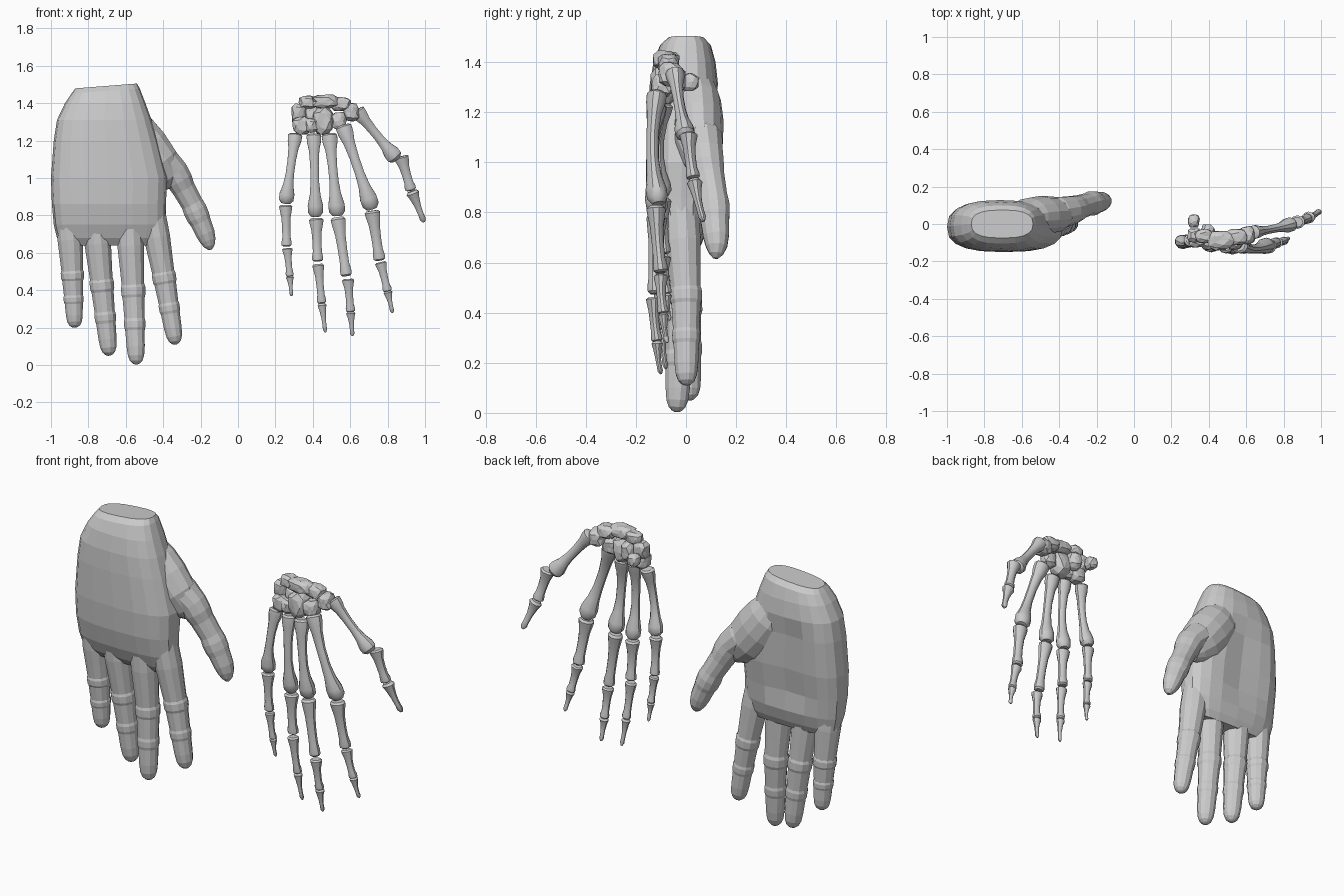
import bpy, bmesh, math, random
from mathutils import Vector

random.seed(4)


def finish(name, bm, smooth=False):
    bmesh.ops.recalc_face_normals(bm, faces=bm.faces[:])
    me = bpy.data.meshes.new(name)
    bm.to_mesh(me)
    bm.free()
    ob = bpy.data.objects.new(name, me)
    bpy.context.collection.objects.link(ob)
    if smooth:
        bpy.ops.object.select_all(action='DESELECT')
        ob.select_set(True)
        bpy.context.view_layer.objects.active = ob
        bpy.ops.object.shade_smooth_by_angle(angle=math.radians(35))
    return ob


def skin_rings(name, rings, smooth=False):
    """Bridge a list of point loops and cap both ends."""
    bm = bmesh.new()
    loops = [[bm.verts.new(p) for p in r] for r in rings]
    n = len(loops[0])
    for a, b in zip(loops, loops[1:]):
        for i in range(n):
            j = (i + 1) % n
            bm.faces.new((a[i], a[j], b[j], b[i]))
    bm.faces.new(loops[0])
    bm.faces.new(loops[-1])
    return finish(name, bm, smooth)


def tube(name, pts, sides=12, flat=1.0, smooth=False):
    """Loft through (x, y, z, radius) stations."""
    rings = []
    for k, (x, y, z, r) in enumerate(pts):
        t = (Vector(pts[min(k + 1, len(pts) - 1)][:3]) - Vector(pts[max(k - 1, 0)][:3])).normalized()
        side = Vector((0, 1, 0)).cross(t).normalized()
        up = t.cross(side)
        c = Vector((x, y, z))
        rings.append([c + side * (r * math.cos(a)) + up * (r * flat * math.sin(a))
                      for a in (2 * math.pi * (i + .5) / sides for i in range(sides))])
    return skin_rings(name, rings, smooth)


def along(stations, t):
    """Interpolate the stations at 0..1."""
    f = t * (len(stations) - 1)
    i = min(int(f), len(stations) - 2)
    return [a + (b - a) * (f - i) for a, b in zip(stations[i], stations[i + 1])]


# ---- fleshed hand ----
# palm sections: z, left x, right x, back-of-hand y, palm-side y
PALM = [(1.492, -.87, -.54, -.075, .075), (1.465, -.89, -.525, -.105, .10),
        (1.40, -.925, -.495, -.13, .118), (1.31, -.968, -.462, -.145, .128),
        (1.2, -.985, -.43, -.15, .13), (1.0, -1.0, -.38, -.15, .12),
        (.86, -.995, -.385, -.14, .10), (.75, -.985, -.385, -.115, .085),
        (.68, -.968, -.40, -.085, .065), (.64, -.93, -.43, -.055, .045)]
rings = []
for z, x0, x1, y0, y1 in PALM:
    ring = []
    for i in range(20):
        a = 2 * math.pi * i / 20
        c, s = math.cos(a), math.sin(a)
        px = math.copysign(abs(c) ** .75, c)
        py = math.copysign(abs(s) ** .75, s)
        tilt = .013 * px if z > 1.4 else 0
        # hollow down the middle of the palm side
        hollow = .03 * max(0, 1 - abs(px + .1) * 1.6) if s > 0 and .8 < z < 1.25 else 0
        ring.append(((x0 + x1) / 2 + px * (x1 - x0) / 2,
                     (y0 + y1) / 2 + py * (y1 - y0) / 2 - hollow, z + tilt))
    rings.append(ring)
hand = skin_rings("hand", rings)

# finger profile: position along the finger, radius factor (bumps at joints)
FINGER = [(0, 1.0), (.2, 1.08), (.34, 1.02), (.46, .97), (.48, 1.05), (.53, 1.05), (.55, .97),
          (.69, .92), (.71, .99), (.75, .98), (.77, .91), (.88, .88), (.94, .80), (.975, .62),
          (.993, .36), (1, .14)]
FINGERS = {
    "little": [(-.905, -.02, .80, .068), (-.885, 0, .48, .061), (-.872, .01, .20, .05)],
    "ring": [(-.765, -.03, .80, .071), (-.728, 0, .43, .064), (-.688, .015, .05, .055)],
    "middle": [(-.583, -.035, .80, .071), (-.560, -.02, .40, .064), (-.543, -.037, .003, .055)],
    "index": [(-.460, -.02, .83, .071), (-.395, 0, .47, .063), (-.333, .002, .11, .053)]}
parts = []
for nm, st in FINGERS.items():
    pts = []
    for t, f in FINGER:
        x, y, z, r = along(st, t)
        pts.append((x, y, z, r * f))
    parts.append(tube(nm + "_finger", pts, 12, 1.0))

# fleshy base of the thumb, then the thumb
parts.append(tube("thumb_base", [
    (-.66, .02, 1.42, .04), (-.61, .03, 1.32, .10), (-.56, .04, 1.24, .128), (-.50, .045, 1.16, .135),
    (-.43, .05, 1.07, .125), (-.375, .06, 1.0, .085), (-.35, .07, .96, .04)], 14, .78))
parts.append(tube("thumb", [
    (-.47, .045, 1.16, .07), (-.40, .06, 1.09, .088), (-.338, .073, 1.03, .077),
    (-.315, .08, .99, .074), (-.292, .09, .945, .065), (-.247, .105, .865, .061),
    (-.230, .109, .83, .066), (-.212, .113, .79, .064), (-.200, .115, .765, .058),
    (-.175, .12, .705, .053), (-.161, .122, .665, .044), (-.152, .12, .635, .029),
    (-.148, .118, .617, .01)], 12, 1.0))

# merge into one skin
for p in parts:
    m = hand.modifiers.new("join", 'BOOLEAN')
    m.operation = 'UNION'
    m.solver = 'EXACT'
    m.object = p
    bpy.context.view_layer.objects.active = hand
    bpy.ops.object.modifier_apply(modifier=m.name)
    bpy.data.objects.remove(p)

# ---- skeleton ----
META = [(0, .7), (.02, .95), (.1, .9), (.2, .68), (.38, .56), (.58, .56), (.74, .70),
        (.87, 1.0), (.95, .98), (1, .6)]
PHAL = [(0, .75), (.04, 1), (.12, .92), (.3, .70), (.55, .62), (.78, .62), (.9, .76), (.97, .74), (1, .5)]
TIP = [(0, .7), (.07, 1), (.22, .75), (.5, .50), (.75, .44), (.9, .48), (1, .2)]


def bone(name, a, b, r, prof, bow=0.0):
    a, b = Vector(a), Vector(b)
    pts = []
    for t, f in prof:
        p = a.lerp(b, t)
        pts.append((p.x, p.y - bow * math.sin(math.pi * t), p.z, r * f))
    tube(name, pts, 10, .88, True)


# each digit: (start, end) of metacarpal and phalanges, radius at the thick end
DIGITS = {
    "little": [((.307, -.085, 1.235), (.255, -.09, .865), .042), ((.255, -.09, .855), (.26, -.085, .635), .037),
               ((.263, -.085, .625), (.277, -.075, .475), .029), ((.277, -.075, .475), (.286, -.065, .37), .022)],
    "ring": [((.405, -.11, 1.235), (.415, -.105, .795), .043), ((.418, -.11, .785), (.426, -.105, .555), .041),
             ((.428, -.11, .54), (.448, -.095, .33), .033), ((.448, -.095, .33), (.467, -.08, .175), .025)],
    "middle": [((.488, -.115, 1.235), (.532, -.115, .80), .046), ((.533, -.12, .79), (.580, -.125, .475), .042),
               ((.588, -.13, .46), (.602, -.115, .285), .034), ((.602, -.115, .285), (.612, -.10, .155), .026)],
    "index": [((.562, -.115, 1.28), (.717, -.11, .835), .048), ((.717, -.12, .825), (.757, -.10, .56), .044),
              ((.762, -.10, .55), (.800, -.09, .395), .033), ((.800, -.09, .395), (.826, -.075, .28), .025)],
    "thumb": [((.635, -.045, 1.36), (.848, .0, 1.10), .045), ((.872, .01, 1.115), (.925, .03, .935), .041),
              ((.930, .033, .93), (.994, .07, .765), .036)]}
for nm, segs in DIGITS.items():
    for k, (a, b, r) in enumerate(segs):
        prof = META if k == 0 else TIP if k == len(segs) - 1 else PHAL
        label = ("metacarpal", "first_phalanx", "second_phalanx", "third_phalanx")[k]
        bone(nm + "_" + label, a, b, r, prof, .022 if k == 0 and nm != "thumb" else .004)

# wrist bones: centre and half sizes of rough angular pebbles
WRIST = [((.325, -.06, 1.35), (.042, .04, .05)), ((.345, -.085, 1.28), (.055, .045, .05)),
         ((.375, -.065, 1.405), (.05, .04, .038)), ((.455, -.09, 1.305), (.055, .055, .075)),
         ((.465, -.085, 1.41), (.075, .05, .038)), ((.55, -.07, 1.395), (.06, .045, .038)),
         ((.54, -.095, 1.305), (.042, .045, .05)), ((.605, -.06, 1.35), (.045, .05, .05)),
         ((.32, .015, 1.32), (.032, .036, .038)), ((.395, -.05, 1.33), (.04, .05, .055)),
         ((.395, -.10, 1.28), (.035, .04, .04))]
for k, (c, s) in enumerate(WRIST):
    bm = bmesh.new()
    bmesh.ops.create_icosphere(bm, subdivisions=2, radius=1)
    for v in bm.verts:
        # push the ball towards a rounded block
        v.co /= sum(abs(q) ** 3.5 for q in v.co) ** (1 / 3.5)
        v.co *= random.uniform(.86, 1.02)
        v.co = Vector([c[i] + v.co[i] * s[i] for i in range(3)])
    finish("wrist_bone_%d" % (k + 1), bm)
